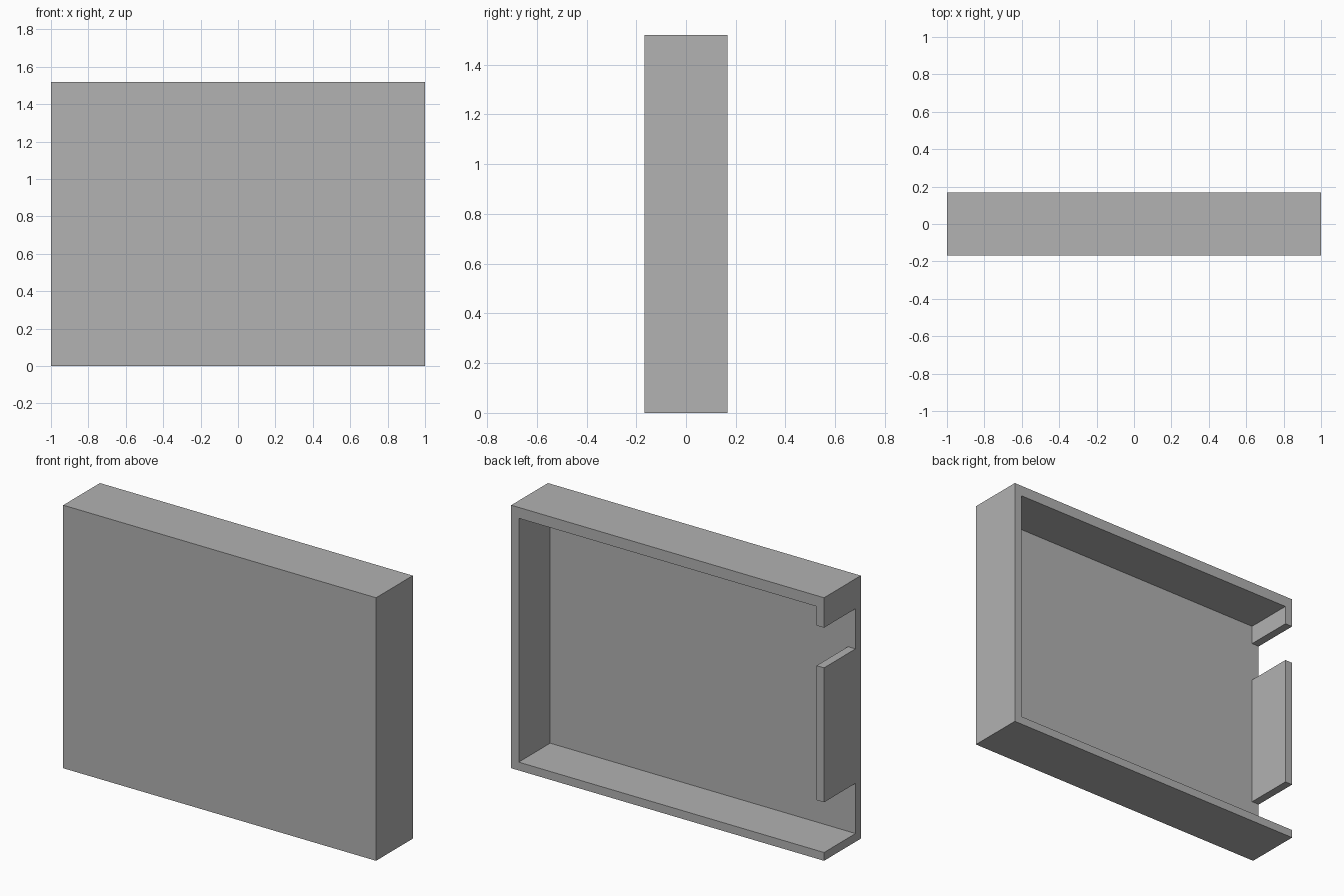
import bpy

if "Cube" in bpy.data.objects:
    bpy.data.objects.remove(bpy.data.objects["Cube"], do_unlink=True)

WIDTH, DEPTH, HEIGHT = 2.0, 0.335, 1.52
WALL, TOP_WALL = 0.048, 0.063
LEFT, FRONT, BACK = WIDTH / 2, -DEPTH / 2, DEPTH / 2

grey = bpy.data.materials.new("mid_grey")
grey.use_nodes = True
colour = (0.445, 0.445, 0.445, 1)
grey.diffuse_color = colour
grey.node_tree.nodes["Principled BSDF"].inputs["Base Color"].default_value = colour


def box(name, low, high):
    """Axis-aligned box between two corners."""
    centre = [(a + b) / 2 for a, b in zip(low, high)]
    bpy.ops.mesh.primitive_cube_add(size=1, location=centre)
    ob = bpy.context.object
    ob.name = ob.data.name = name
    ob.scale = [b - a for a, b in zip(low, high)]
    bpy.ops.object.transform_apply(location=True, rotation=False, scale=True)
    ob.data.materials.append(grey)
    return ob


def cut(body, low, high):
    """Remove a box-shaped volume from the body."""
    cutter = box("cutter", low, high)
    cutter.hide_render = True
    bpy.ops.object.select_all(action="DESELECT")
    body.select_set(True)
    bpy.context.view_layer.objects.active = body
    mod = body.modifiers.new("cut", "BOOLEAN")
    mod.operation = "DIFFERENCE"
    mod.solver = "EXACT"
    mod.object = cutter
    bpy.ops.object.modifier_apply(modifier=mod.name)
    bpy.data.objects.remove(cutter, do_unlink=True)


# Solid tray body
tray = box("tray", (-LEFT, FRONT, 0), (LEFT, BACK, HEIGHT))

# Hollow interior, open at the back
floor = FRONT + WALL
cut(tray, (-LEFT + WALL, floor, WALL),
    (LEFT - WALL, BACK + 0.1, HEIGHT - TOP_WALL))

# Two openings through the right side wall
for bottom, top in ((WALL, 0.338), (1.115, 1.347)):
    cut(tray, (-LEFT - 0.1, floor, bottom),
        (-LEFT + 2 * WALL, BACK + 0.1, top))
